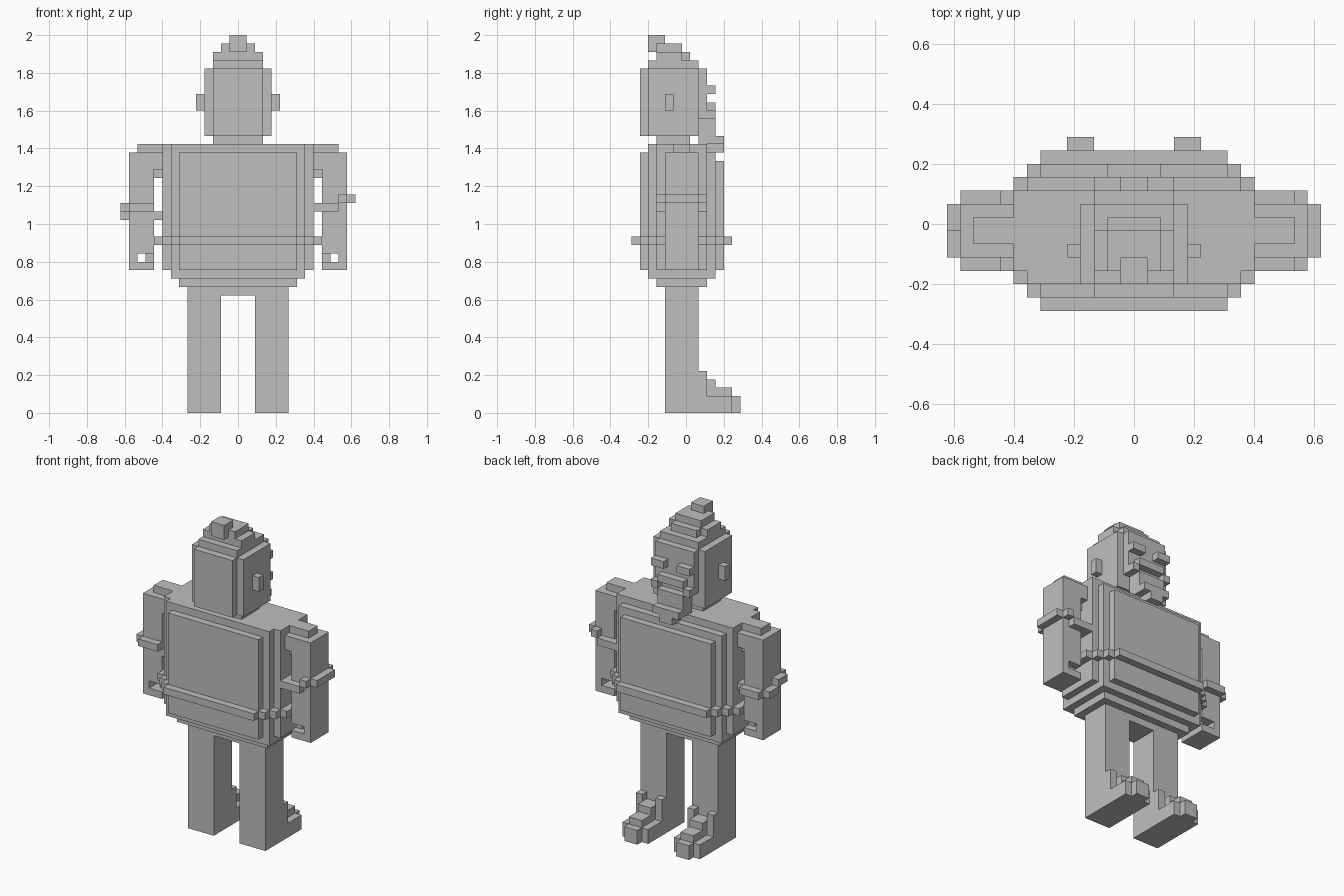
import bpy
import bmesh
from mathutils import Matrix, Vector

default_cube = bpy.data.objects.get("Cube")
if default_cube:
    bpy.data.objects.remove(default_cube, do_unlink=True)

# One grid cell; the figure is 45 cells tall and 13 deep
CELL = 2 / 45
MID_Y = 6.5

stone = bpy.data.materials.new("plain grey")
stone.use_nodes = True
grey = (0.52, 0.52, 0.52, 1)
stone.diffuse_color = grey
stone.node_tree.nodes["Principled BSDF"].inputs["Base Color"].default_value = grey


def part(name, *boxes):
    """Make one object from boxes given as x, y and z cell ranges."""
    bm = bmesh.new()
    for x, y, z in boxes:
        low = Vector((x[0], y[0] - MID_Y, z[0])) * CELL
        high = Vector((x[1], y[1] - MID_Y, z[1])) * CELL
        place = Matrix.Translation((low + high) / 2) @ Matrix.Diagonal((high - low).to_4d())
        bmesh.ops.create_cube(bm, size=1, matrix=place)
    mesh = bpy.data.meshes.new(name)
    bm.to_mesh(mesh)
    bm.free()
    mesh.materials.append(stone)
    obj = bpy.data.objects.new(name, mesh)
    bpy.context.collection.objects.link(obj)
    return obj


def wide(half):
    """Range centred on the middle of the body."""
    return (-half, half)


def flip(span):
    return (-span[1], -span[0])


def pair(name, *boxes):
    """Make a left part and its mirrored right twin."""
    part("left_" + name, *boxes)
    part("right_" + name, *[(flip(x), y, z) for x, y, z in boxes])


LIMB = (4, 8)        # depth of arms and legs
AROUND = (3, 9)      # depth of a band around a limb

# Legs and hips
pair("leg", ((2, 6), LIMB, (0, 15)))
part("hips", (wide(6), LIMB, (14, 15)))

# Feet with stepped insteps and ankle posts
pair("foot",
     ((2, 6), (8, 12), (0, 2)),
     ((3, 5), (8, 13), (0, 2)),
     ((3, 5), (8, 12), (2, 3)),
     ((3, 5), (8, 10), (3, 4)))
pair("ankle_posts",
     ((2, 3), (8, 9), (2, 5)),
     ((5, 6), (8, 9), (2, 5)))

# Torso built from nested shells
part("torso_base", (wide(7), AROUND, (15, 16)))
part("torso_lower", (wide(8), (2, 10), (16, 17)))
part("torso_core", (wide(9), AROUND, (17, 32)))
part("torso_shell",
     (wide(8), (2, 9), (17, 32)),
     (wide(8), (9, 10), (17, 31)))
part("chest_panel", (wide(7), (1, 2), (17, 31)))
part("back_panel", (wide(7), (10, 11), (17, 30)))

# Belt follows the stepped outline of the torso
part("belt", *[(wide(7 + i), (i, 12 - i), (20, 21)) for i in range(4)])

# Arms with shoulders, and hands with a finger gap
pair("arm",
     ((10, 13), LIMB, (19, 31)))
pair("shoulder",
     ((9, 10), LIMB, (29, 31)),
     ((9, 10), (5, 7), (28, 29)),
     ((9, 12), (5, 7), (31, 32)))
pair("hand",
     ((10, 13), LIMB, (17, 18)),
     ((12, 13), LIMB, (18, 19)),
     ((10, 11), (5, 7), (18, 19)))

# Arm bands, each one tilted its own way
part("left_arm_band",
     ((9, 12), AROUND, (24, 25)),
     ((12, 13), AROUND, (25, 26)),
     ((12, 14), LIMB, (25, 26)))
part("right_arm_band",
     ((-13, -10), (3, 4), (24, 25)),
     ((-13, -10), (8, 9), (23, 24)),
     ((-14, -13), (4, 6), (24, 25)),
     ((-14, -13), (6, 8), (23, 24)),
     ((-10, -9), LIMB, (23, 24)))

# Neck and head
part("neck", (wide(3), (3, 7), (32, 33)))
part("head",
     (wide(4), (2, 8), (33, 41)),
     (wide(3), (1, 2), (33, 41)))
part("face", (wide(3), (8, 9), (35, 41)))
pair("ear", ((4, 5), (4, 5), (36, 38)))

# Stepped hair and top knot
part("hair",
     (wide(3), (2, 8), (41, 42)),
     (wide(3), (3, 6), (42, 43)),
     (wide(2), (3, 7), (42, 43)),
     (wide(2), (3, 6), (43, 44)))
part("top_knot", (wide(1), (2, 4), (43, 45)))

# Brows, moustache and beard
pair("brow", ((1, 3), (9, 10), (38, 39)))
part("moustache", (wide(2), (9, 10), (36, 37)))
pair("moustache_tip", ((2, 3), (9, 10), (35, 36)))
part("beard",
     (wide(2), (8, 10), (32, 35)),
     (wide(2), (10, 11), (32, 33)),
     (wide(1), (9, 11), (31, 32)))
